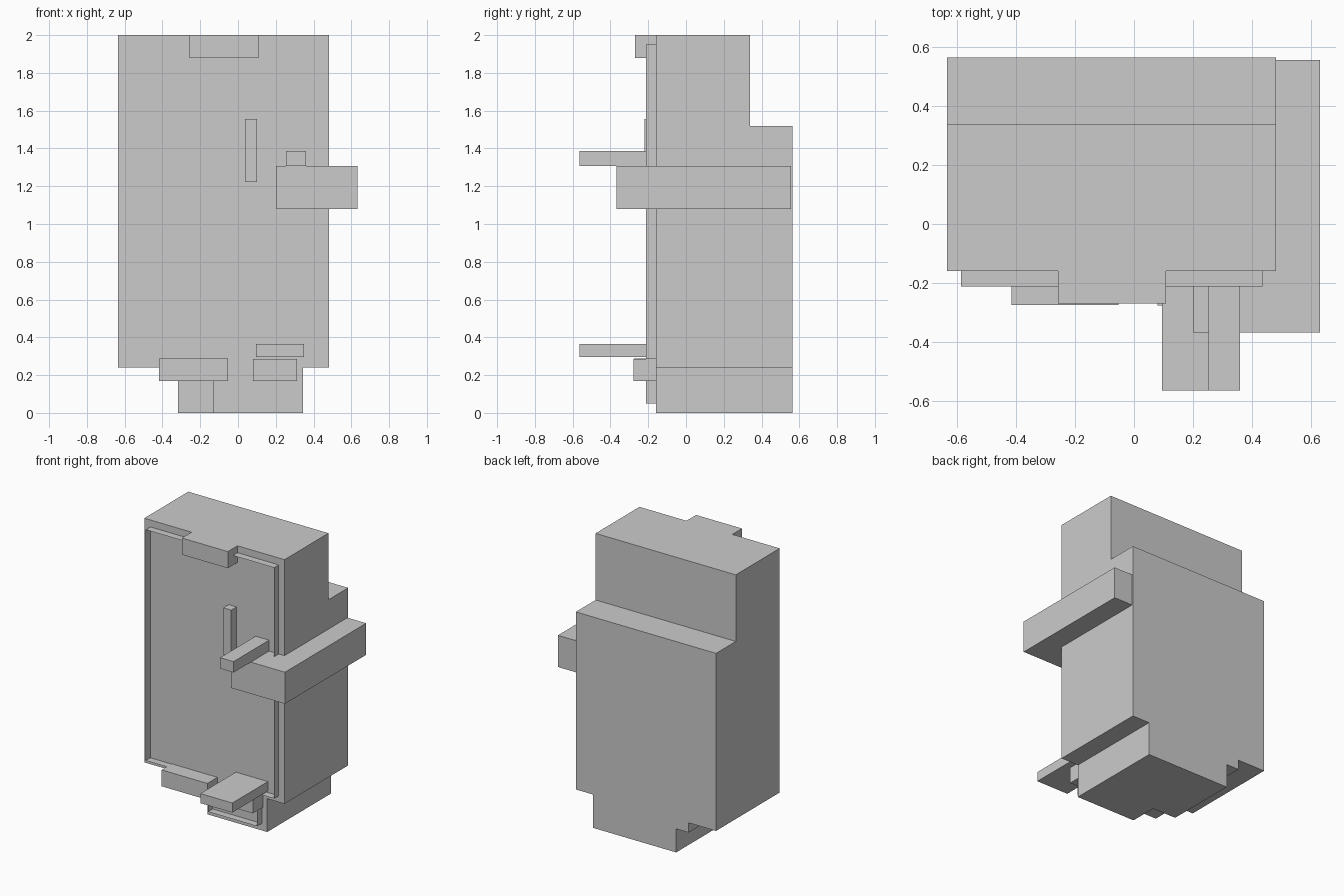
import bpy, bmesh
from mathutils import Vector

if "Cube" in bpy.data.objects:
    bpy.data.objects.remove(bpy.data.objects["Cube"])


def finish(name, bm):
    bmesh.ops.recalc_face_normals(bm, faces=bm.faces)
    mesh = bpy.data.meshes.new(name)
    bm.to_mesh(mesh)
    bm.free()
    obj = bpy.data.objects.new(name, mesh)
    bpy.context.collection.objects.link(obj)
    return obj


def box(name, x, y, z):
    """Box from (min, max) ranges on each axis."""
    bm = bmesh.new()
    bmesh.ops.create_cube(bm, size=1)
    for v in bm.verts:
        for i, (lo, hi) in enumerate((x, y, z)):
            v.co[i] = lo if v.co[i] < 0 else hi
    return finish(name, bm)


def prism(name, points, step, capped=True):
    """Extrude a closed outline along step; uncapped gives thin walls."""
    bm = bmesh.new()
    near = [bm.verts.new(p) for p in points]
    far = [bm.verts.new(Vector(p) + Vector(step)) for p in points]
    n = len(points)
    for i in range(n):
        j = (i + 1) % n
        bm.faces.new((near[i], near[j], far[j], far[i]))
    if capped:
        bm.faces.new(near)
        bm.faces.new(far)
    return finish(name, bm)


FRONT, BACK = -0.16, 0.565

# Main housing with a stepped back
side = [(FRONT, 0.24), (BACK, 0.24), (BACK, 1.52),
        (0.34, 1.52), (0.34, 2.0), (FRONT, 2.0)]
prism("housing", [(-0.635, y, z) for y, z in side], (1.118, 0, 0))

# Narrow base and its side steps
box("base", (-0.13, 0.345), (FRONT, BACK), (0, 0.24))
box("base_side_foot", (-0.317, -0.13), (0.04, BACK), (0, 0.17))
box("left_rail", (-0.417, -0.052), (-0.275, BACK), (0.17, 0.288))

# Thin raised rim following the front outline
rim = [(-0.587, 1.95), (0.437, 1.95), (0.437, 0.286), (0.302, 0.286),
       (0.302, 0.05), (-0.09, 0.05), (-0.09, 0.286), (-0.587, 0.286)]
prism("front_rim", [(x, FRONT, z) for x, z in rim], (0, -0.053, 0), capped=False)

# Front fittings and the wide side arm
parts = {
    "top_block": ((-0.258, 0.108), (-0.27, FRONT), (1.88, 2.0)),
    "front_bar": ((0.037, 0.10), (-0.22, FRONT), (1.222, 1.557)),
    "side_arm": ((0.20, 0.632), (-0.368, 0.557), (1.08, 1.308)),
    "upper_peg": ((0.253, 0.36), (-0.565, FRONT), (1.308, 1.387)),
    "lower_shelf": ((0.095, 0.35), (-0.565, FRONT), (0.296, 0.365)),
    "right_block": ((0.08, 0.312), (-0.277, FRONT), (0.17, 0.286)),
}
for name, ranges in parts.items():
    box(name, *ranges)
